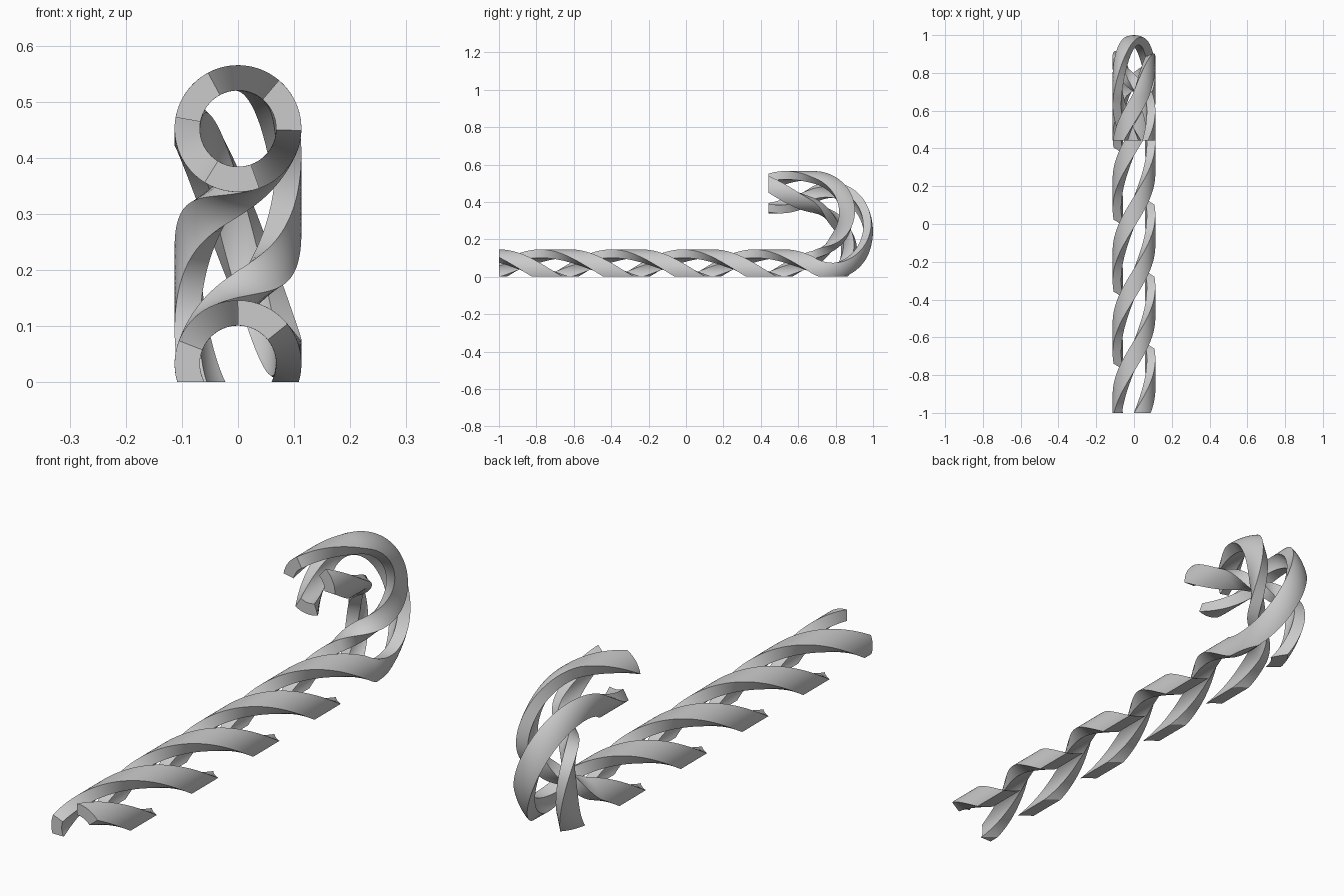
import bpy, bmesh, math
from mathutils import Vector

if "Cube" in bpy.data.objects:
    bpy.data.objects.remove(bpy.data.objects["Cube"])

# Hooked tube path: long straight, half-circle bend, short return
R_OUT, R_IN = 0.113, 0.068
Z0, BEND, Y_START, Y_BEND, Y_END = 0.033, 0.2095, -1.0, 0.677, 0.442
L1, L2, L3 = Y_BEND - Y_START, math.pi * BEND, Y_BEND - Y_END
LENGTH = L1 + L2 + L3
TWIST, FIRST, WIDTH = 808.5, 64.5, 51.5   # degrees
STEPS, ARC = 260, 8

grey = bpy.data.materials.new("grey")
grey.diffuse_color = (0.6, 0.6, 0.6, 1)
grey.use_nodes = True
grey.node_tree.nodes["Principled BSDF"].inputs["Base Color"].default_value = grey.diffuse_color


def frame(s):
    """Centre point and inward normal of the path at length s."""
    if s < L1:
        return Vector((0, Y_START + s, Z0)), Vector((0, 0, 1))
    a = min((s - L1) / BEND, math.pi)
    n = Vector((0, -math.sin(a), math.cos(a)))
    c = Vector((0, Y_BEND, Z0 + BEND)) - n * BEND
    c.y -= max(0, s - L1 - L2)
    return c, n


def strand(index):
    bm = bmesh.new()
    rows = []
    for i in range(STEPS + 1):
        t = i / STEPS
        c, n = frame(t * LENGTH)
        mid = FIRST + 120 * index - TWIST * t
        angles = [math.radians(mid + WIDTH * (j / ARC - 0.5)) for j in range(ARC + 1)]
        section = [(R_OUT, a) for a in angles] + [(R_IN, a) for a in reversed(angles)]
        rows.append([bm.verts.new(c + Vector((r * math.cos(a), 0, 0)) + n * r * math.sin(a))
                     for r, a in section])
    k = len(rows[0])
    for p, q in zip(rows, rows[1:]):
        for j in range(k):
            bm.faces.new((p[j], p[(j + 1) % k], q[(j + 1) % k], q[j]))
    # End caps
    for row in (rows[0], rows[-1]):
        for j in range(ARC):
            bm.faces.new((row[j], row[j + 1], row[k - 2 - j], row[k - 1 - j]))
    # Flat underside cut at ground level
    bmesh.ops.bisect_plane(bm, geom=bm.verts[:] + bm.edges[:] + bm.faces[:], dist=1e-6,
                           plane_co=(0, 0, 0), plane_no=(0, 0, 1), clear_inner=True)
    bmesh.ops.holes_fill(bm, edges=[e for e in bm.edges if e.is_boundary], sides=0)
    bmesh.ops.triangulate(bm, faces=[f for f in bm.faces if len(f.verts) > 4])
    bmesh.ops.recalc_face_normals(bm, faces=bm.faces[:])
    me = bpy.data.meshes.new(f"spiral_strand_{index + 1}")
    bm.to_mesh(me)
    bm.free()
    me.materials.append(grey)
    ob = bpy.data.objects.new(me.name, me)
    bpy.context.collection.objects.link(ob)
    bpy.ops.object.select_all(action='DESELECT')
    ob.select_set(True)
    bpy.context.view_layer.objects.active = ob
    bpy.ops.object.shade_smooth_by_angle(angle=math.radians(30))


# Three twisted strands around the tube
for i in range(3):
    strand(i)
